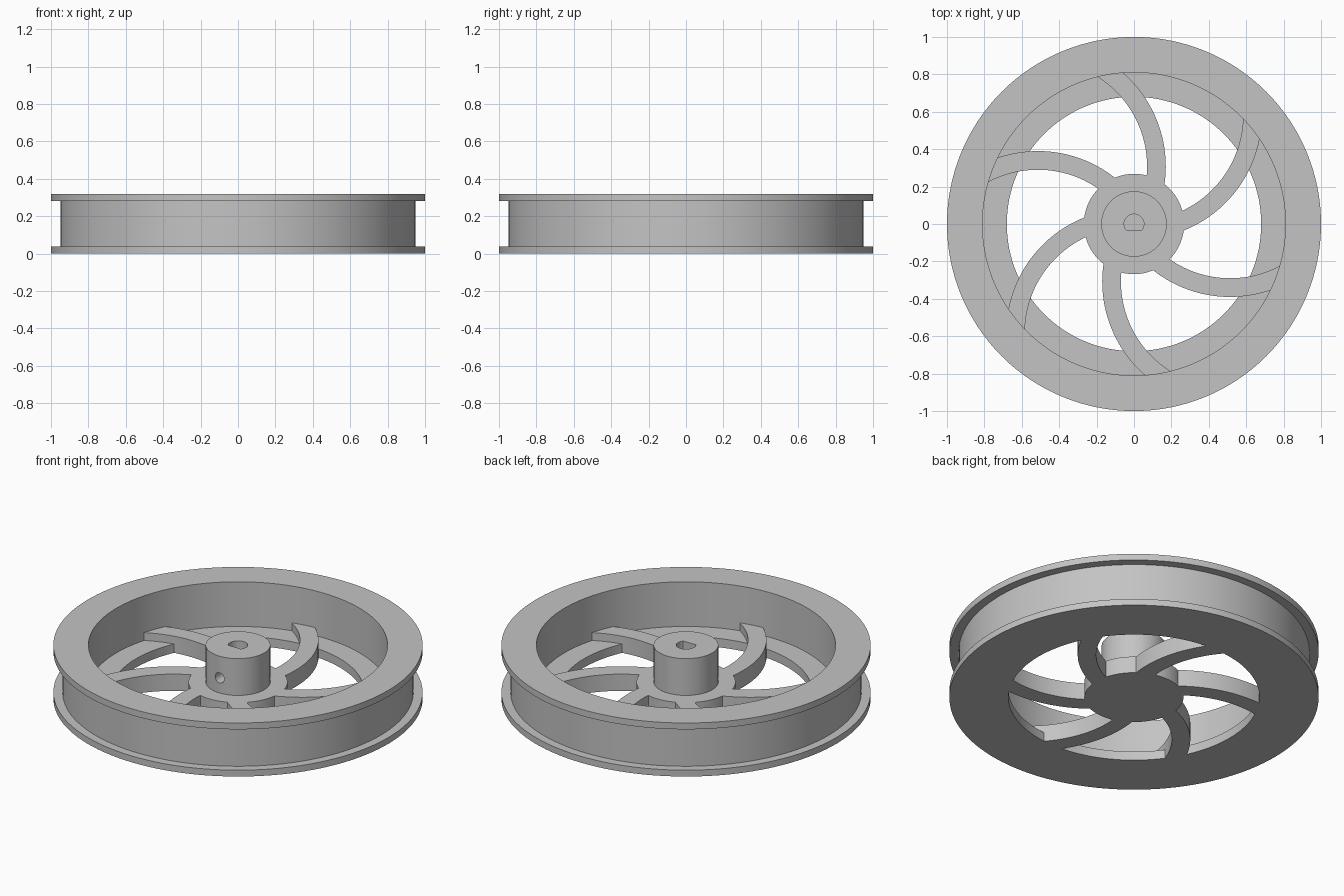
import bpy
import bmesh
from math import atan2, acos, cos, sin, tau, hypot, asin, pi, radians
from mathutils import Matrix

if "Cube" in bpy.data.objects:
    bpy.data.objects.remove(bpy.data.objects["Cube"])

SEGMENTS = 128
HEIGHT = 0.32
FLANGE = 0.038
SPOKE_TOP = 0.10
LIP_TOP = 0.053

grey = bpy.data.materials.new("plain_grey")
grey.use_nodes = True
grey.diffuse_color = (0.55, 0.55, 0.55, 1)
grey.node_tree.nodes["Principled BSDF"].inputs["Base Color"].default_value = (0.55, 0.55, 0.55, 1)


def finish(name, bm):
    """Turn a bmesh into a grey object."""
    bmesh.ops.remove_doubles(bm, verts=bm.verts, dist=1e-5)
    bmesh.ops.recalc_face_normals(bm, faces=bm.faces)
    mesh = bpy.data.meshes.new(name)
    bm.to_mesh(mesh)
    bm.free()
    mesh.materials.append(grey)
    obj = bpy.data.objects.new(name, mesh)
    bpy.context.collection.objects.link(obj)
    return obj


def lathe(name, profile):
    """Revolve a closed (radius, z) profile around the z axis."""
    bm = bmesh.new()
    verts = [bm.verts.new((r, 0, z)) for r, z in profile]
    edges = [bm.edges.new((verts[i - 1], verts[i])) for i in range(len(verts))
             if profile[i - 1][0] + profile[i][0] > 0]
    bmesh.ops.spin(bm, geom=verts + edges, cent=(0, 0, 0), axis=(0, 0, 1),
                   angle=tau, steps=SEGMENTS, use_merge=False)
    return finish(name, bm)


def prism(name, outline, bottom, top):
    """Extrude a flat outline upward."""
    bm = bmesh.new()
    face = bm.faces.new([bm.verts.new((x, y, bottom)) for x, y in outline])
    new = bmesh.ops.extrude_face_region(bm, geom=[face])["geom"]
    bmesh.ops.translate(bm, vec=(0, 0, top - bottom),
                        verts=[v for v in new if isinstance(v, bmesh.types.BMVert)])
    return finish(name, bm)


def cut(target, cutter):
    """Subtract the cutter and discard it."""
    cutter.hide_render = True
    mod = target.modifiers.new("cut", "BOOLEAN")
    mod.operation = "DIFFERENCE"
    mod.solver = "EXACT"
    mod.object = cutter
    bpy.context.view_layer.objects.active = target
    bpy.ops.object.modifier_apply(modifier=mod.name)
    bpy.data.objects.remove(cutter)


# Rim: two flanges, a recessed tread and an inner lip at the bottom
rim = lathe("rim", [
    (0.68, 0), (1, 0), (1, FLANGE), (0.95, FLANGE),
    (0.95, HEIGHT - FLANGE), (1, HEIGHT - FLANGE), (1, HEIGHT),
    (0.81, HEIGHT), (0.81, LIP_TOP), (0.68, LIP_TOP)])

# Hub: broad disc with a tall boss
hub = lathe("hub", [
    (0, 0), (0.268, 0), (0.268, SPOKE_TOP), (0.175, SPOKE_TOP),
    (0.175, HEIGHT), (0, HEIGHT)])

# Blind D-shaped shaft bore, flat side toward the front
bore_r, flat = 0.053, 0.033
start = -asin(flat / bore_r)
sweep = pi - 2 * start
bore = prism("bore_cutter",
             [(bore_r * cos(start + sweep * i / 32), bore_r * sin(start + sweep * i / 32))
              for i in range(33)], 0.06, HEIGHT + 0.1)
cut(hub, bore)

# Set screw hole from the front of the boss into the bore
bm = bmesh.new()
bmesh.ops.create_cone(bm, cap_ends=True, segments=32, radius1=0.03, radius2=0.03, depth=0.28,
                      matrix=Matrix.Translation((0, -0.15, 0.19)) @ Matrix.Rotation(pi / 2, 4, "X"))
cut(hub, finish("screw_hole_cutter", bm))

# Curved spokes: strips between two concentric arcs, ending inside hub and rim
CX, CY = 0.514, 0.275


def arc(radius, inner=0.22, outer=0.86, steps=32):
    dist = hypot(CX, CY)
    a, b = [acos((dist ** 2 + radius ** 2 - r ** 2) / (2 * dist * radius)) for r in (inner, outer)]
    base = atan2(-CY, -CX)
    angles = [base + a + (b - a) * i / steps for i in range(steps + 1)]
    return [(CX + radius * cos(t), CY + radius * sin(t)) for t in angles]


parts = [rim, hub]
for i in range(6):
    spoke = prism(f"spoke_{i + 1}", arc(0.665) + arc(0.565)[::-1], 0, SPOKE_TOP)
    spoke.data.transform(Matrix.Rotation(tau * i / 6, 4, "Z"))
    parts.append(spoke)

# Smooth the round walls and keep the corners crisp
bpy.ops.object.select_all(action="DESELECT")
for part in parts:
    part.select_set(True)
bpy.context.view_layer.objects.active = rim
bpy.ops.object.shade_smooth_by_angle(angle=radians(30))
